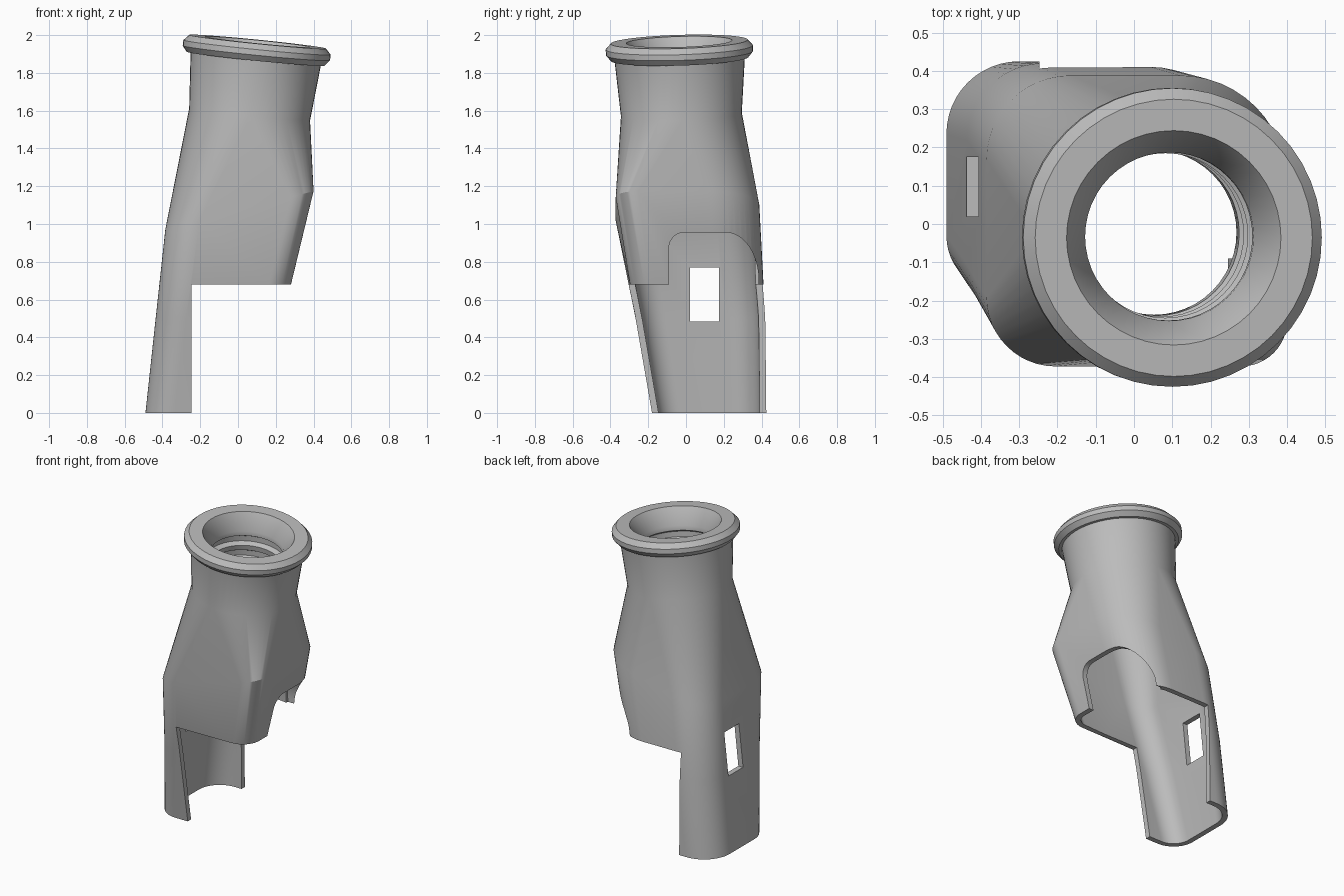
import bpy, bmesh
from math import sin, cos, pi

cube = bpy.data.objects.get("Cube")
if cube:
    bpy.data.objects.remove(cube, do_unlink=True)

grey = bpy.data.materials.new("plain grey")
grey.use_nodes = True
colour = (0.5, 0.5, 0.5, 1)
grey.diffuse_color = colour
grey.node_tree.nodes["Principled BSDF"].inputs["Base Color"].default_value = colour

STEPS = 12     # segments per corner
WALL = 0.035


def box_ring(z, x0, x1, y0, y1, radii, tilt=0.0, inset=0.0):
    """Rounded rectangle with one radius per corner, on a plane sloping along x."""
    x0, x1, y0, y1 = x0 + inset, x1 - inset, y0 + inset, y1 - inset
    corners = [(x0, y0, 1, 1), (x1, y0, -1, 1), (x1, y1, -1, -1), (x0, y1, 1, -1)]
    ring = []
    for i, ((x, y, sx, sy), r) in enumerate(zip(corners, radii)):
        r -= inset
        for k in range(STEPS + 1):
            a = pi + (i + k / STEPS) * pi / 2
            px, py = x + sx * r + r * cos(a), y + sy * r + r * sin(a)
            ring.append((px, py, z + tilt * px))
    return ring


def round_ring(z, r):
    """Circle around the leaning neck axis."""
    cx, cy = 0.1 + 0.11 * (z - 1.93), -0.035 - 0.03 * (z - 1.93)
    ring = []
    for i in range(4):
        for k in range(STEPS + 1):
            a = pi + (i + k / STEPS) * pi / 2
            dx, dy = r * cos(a), r * sin(a)
            ring.append((cx + dx, cy + dy, z - 0.1 * dx + 0.03 * dy))
    return ring


def make_object(name, bm):
    bmesh.ops.recalc_face_normals(bm, faces=bm.faces)
    mesh = bpy.data.meshes.new(name)
    bm.to_mesh(mesh)
    bm.free()
    obj = bpy.data.objects.new(name, mesh)
    bpy.context.collection.objects.link(obj)
    return obj


def prism(name, outline, x0, x1):
    """Extrude a y-z outline along x."""
    bm = bmesh.new()
    face = bm.faces.new([bm.verts.new((x0, y, z)) for y, z in outline])
    made = bmesh.ops.extrude_face_region(bm, geom=[face])["geom"]
    moved = [v for v in made if isinstance(v, bmesh.types.BMVert)]
    bmesh.ops.translate(bm, verts=moved, vec=(x1 - x0, 0, 0))
    return make_object(name, bm)


def rectangle(y0, y1, z0, z1):
    return [(y0, z0), (y1, z0), (y1, z1), (y0, z1)]


# Lower body sections, from the foot up to the shoulder crease
body = [
    dict(z=0, x0=-0.49, x1=0.12, y0=-0.18, y1=0.425, radii=(0.15, 0.12, 0.2, 0.19)),
    dict(z=0.5, x0=-0.436, x1=0.237, y0=-0.267, y1=0.42, radii=(0.16, 0.12, 0.23, 0.2)),
    dict(z=1.07, x0=-0.385, x1=0.4, y0=-0.372, y1=0.388,
         radii=(0.18, 0.12, 0.28, 0.22), tilt=0.26),
]
outside = [box_ring(**s) for s in body]
inside = [box_ring(**s, inset=WALL) for s in reversed(body)]

# Neck, rolled collar and funnel mouth as (height, radius)
neck = [(1.58, 0.32), (1.875, 0.345), (1.875, 0.365), (1.905, 0.39),
        (1.935, 0.39), (1.965, 0.362), (1.965, 0.28), (1.86, 0.22)]
# Grooved bore below the funnel
for top in (1.83, 1.73, 1.63):
    neck += [(top, 0.22), (top - 0.015, 0.245), (top - 0.05, 0.245), (top - 0.065, 0.215)]
neck.append((1.5, 0.215))
rings = outside + [round_ring(z, r) for z, r in neck] + inside

# Join all rings into one closed hollow skin
bm = bmesh.new()
loops = [[bm.verts.new(p) for p in ring] for ring in rings]
for a, b in zip(loops, loops[1:] + loops[:1]):
    for i in range(len(a)):
        j = (i + 1) % len(a)
        bm.faces.new((a[i], a[j], b[j], b[i]))
bmesh.ops.remove_doubles(bm, verts=bm.verts, dist=0.0002)
shell = make_object("nozzle_shell", bm)
shell.data.materials.append(grey)

# Side arch outline: tight front corner, wide back sweep
arch = [(-0.09, 0.6)]
for k in range(9):
    a = pi - k / 8 * pi / 2
    arch.append((-0.01 + 0.08 * cos(a), 0.875 + 0.08 * sin(a)))
for k in range(17):
    a = pi / 2 - k / 16 * pi / 2
    arch.append((0.21 + 0.175 * cos(a), 0.7 + 0.255 * sin(a)))
arch.append((0.385, 0.6))

# Openings: space in front of the tongue, side arch, latch slot
cutters = [
    prism("tongue_cutter", rectangle(-1, 1, -0.2, 0.68), -0.247, 1),
    prism("arch_cutter", arch, 0.1, 1),
    prism("slot_cutter", rectangle(0.02, 0.175, 0.485, 0.77), -0.7, -0.3),
]
bpy.context.view_layer.objects.active = shell
for cutter in cutters:
    cutter.hide_render = True
    mod = shell.modifiers.new(cutter.name, "BOOLEAN")
    mod.operation = "DIFFERENCE"
    mod.solver = "EXACT"
    mod.object = cutter
    bpy.ops.object.modifier_apply(modifier=mod.name)
    bpy.data.objects.remove(cutter, do_unlink=True)

bpy.ops.object.select_all(action="DESELECT")
shell.select_set(True)
bpy.ops.object.shade_smooth_by_angle(angle=pi / 6)
